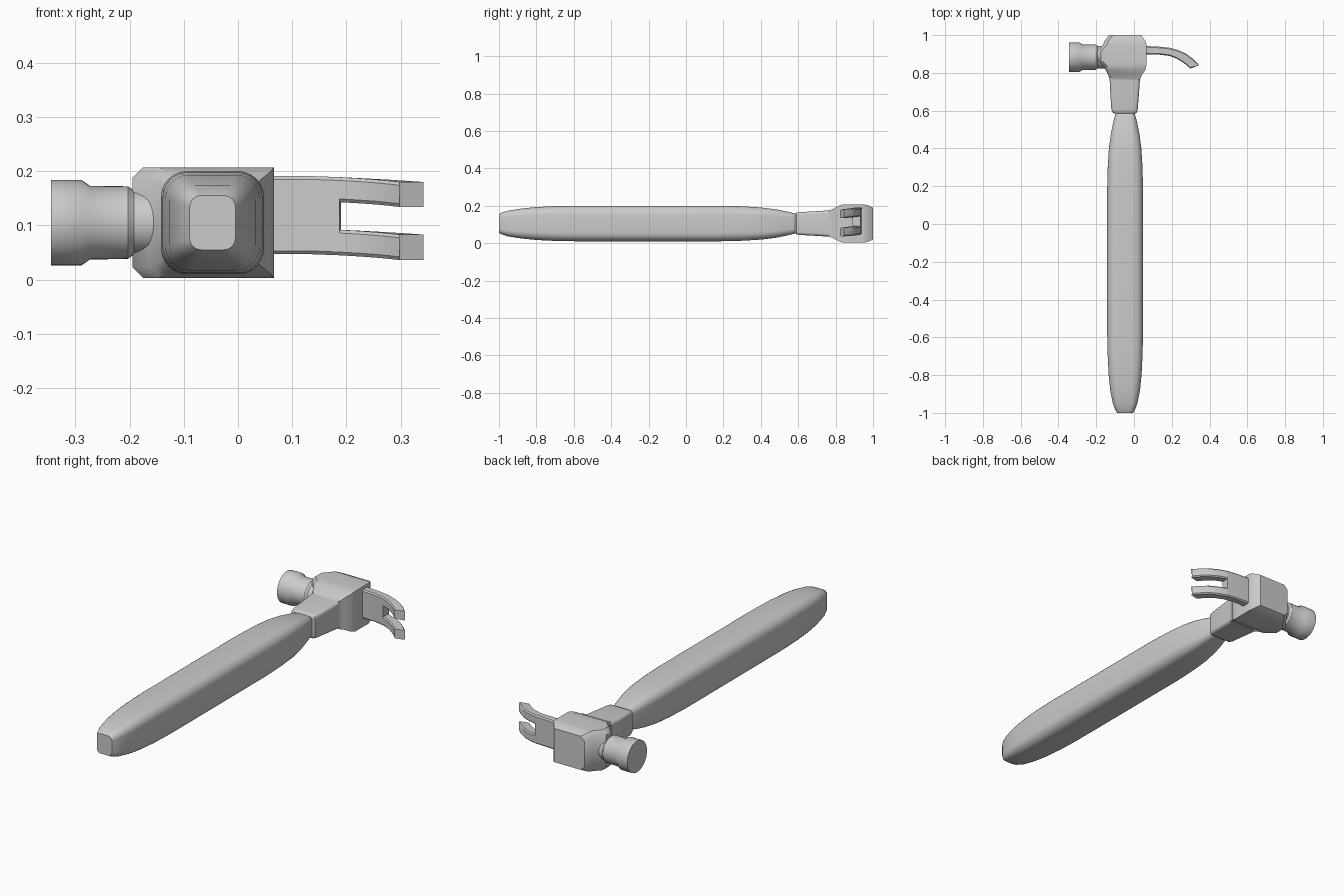
import bpy, math

if "Cube" in bpy.data.objects:
    bpy.data.objects.remove(bpy.data.objects["Cube"])

CX, CZ = -0.047, 0.105   # handle axis


def loft(name, rings, angle=35):
    """Skin a list of equal-length point rings and cap both ends."""
    n = len(rings[0])
    verts = [p for r in rings for p in r]
    faces = [(i * n + j, i * n + (j + 1) % n, (i + 1) * n + (j + 1) % n, (i + 1) * n + j)
             for i in range(len(rings) - 1) for j in range(n)]
    faces += [tuple(range(n))[::-1], tuple(range(len(verts) - n, len(verts)))]
    me = bpy.data.meshes.new(name)
    me.from_pydata(verts, [], faces)
    ob = bpy.data.objects.new(name, me)
    bpy.context.collection.objects.link(ob)
    bpy.ops.object.select_all(action='DESELECT')
    ob.select_set(True)
    bpy.context.view_layer.objects.active = ob
    bpy.ops.object.mode_set(mode='EDIT')
    bpy.ops.mesh.select_all(action='SELECT')
    bpy.ops.mesh.normals_make_consistent(inside=False)
    bpy.ops.object.mode_set(mode='OBJECT')
    bpy.ops.object.shade_smooth_by_angle(angle=math.radians(angle))
    return ob


def rounded_rect(y, x0, x1, hz, r, seg=6):
    """Rounded rectangle in the xz plane at depth y."""
    cx, hx = (x0 + x1) / 2, (x1 - x0) / 2
    pts = []
    for k, (sx, sz) in enumerate([(1, 1), (-1, 1), (-1, -1), (1, -1)]):
        for s in range(seg + 1):
            a = math.pi / 2 * (k + s / seg)
            pts.append((cx + sx * (hx - r) + r * math.cos(a), y,
                        CZ + sz * (hz - r) + r * math.sin(a)))
    return pts


# Handle: rounded square, swelling from both ends
handle = [(-1, .042, .05), (-.985, .052, .058), (-.95, .065, .069), (-.88, .079, .08),
          (-.8, .087, .088), (-.7, .092, .093), (-.58, .095, .095), (.18, .095, .095),
          (.3, .092, .092), (.4, .086, .086), (.48, .075, .076), (.54, .063, .064),
          (.588, .05, .052)]
loft("handle", [rounded_rect(y, CX - hx, CX + hx, hz, hx * .5) for y, hx, hz in handle])

# Socket between the handle and the head
socket = [(.584, -.104, .006, .052, .012), (.592, -.115, .016, .058, .014),
          (.61, -.12, .02, .061, .015), (.7, -.126, .027, .066, .016),
          (.79, -.13, .033, .072, .016)]
loft("socket", [rounded_rect(*s) for s in socket])


# Head block: square towards the claw, bevelled towards the striking face
def head_ring(y, x0, x1, hz, c):
    return [(x1, y, CZ - hz), (x1, y, CZ + hz), (x0 + c, y, CZ + hz), (x0, y, CZ + hz - c),
            (x0, y, CZ - hz + c), (x0 + c, y, CZ - hz)]


head = [(.765, -.128, .032, .07, .014), (.79, -.137, .042, .08, .015),
        (.815, -.15, .06, .094, .016), (.84, -.165, .066, .102, .02),
        (.868, -.195, .066, .102, .02), (.915, -.195, .066, .102, .02),
        (.95, -.163, .066, .102, .02), (.97, -.155, .06, .099, .02),
        (1.0, -.132, .038, .085, .02)]
loft("head", [head_ring(*h) for h in head], 40)

# Striking face and its round neck, turned about the x axis
turned = [(-.345, .079), (-.289, .079), (-.273, .068), (-.203, .067), (-.192, .059), (-.12, .059)]
loft("striking_face", [[(x, .883 + r * math.cos(a), CZ + r * math.sin(a))
                        for a in (2 * math.pi * i / 40 for i in range(40))] for x, r in turned])

# Claw: upper and lower curve in (x, y)
claw = [((.03, .944), (.03, .898)), ((.07, .942), (.07, .898)), ((.13, .939), (.13, .897)),
        ((.19, .933), (.187, .89)), ((.235, .92), (.225, .876)), ((.275, .902), (.255, .858)),
        ((.31, .876), (.278, .841)), ((.342, .845), (.298, .823))]


def claw_ring(i, z0, z1):
    (xa, ya), (xb, yb) = claw[i]
    b = .006
    return [(xa, ya - b, z0), (xa, ya, z0 + b), (xa, ya, z1 - b), (xa, ya - b, z1),
            (xb, yb + b, z1), (xb, yb, z1 - b), (xb, yb, z0 + b), (xb, yb + b, z0)]


def claw_drop(i):
    return max(0, i - 2) / 5 * .011


loft("claw_base", [claw_ring(i, .047 - claw_drop(i), .191 - claw_drop(i)) for i in range(4)])
for name, z0, z1 in (("claw_prong_lower", .047, .094), ("claw_prong_upper", .145, .191)):
    loft(name, [claw_ring(i, z0 - claw_drop(i), z1 - claw_drop(i)) for i in range(3, 8)])
